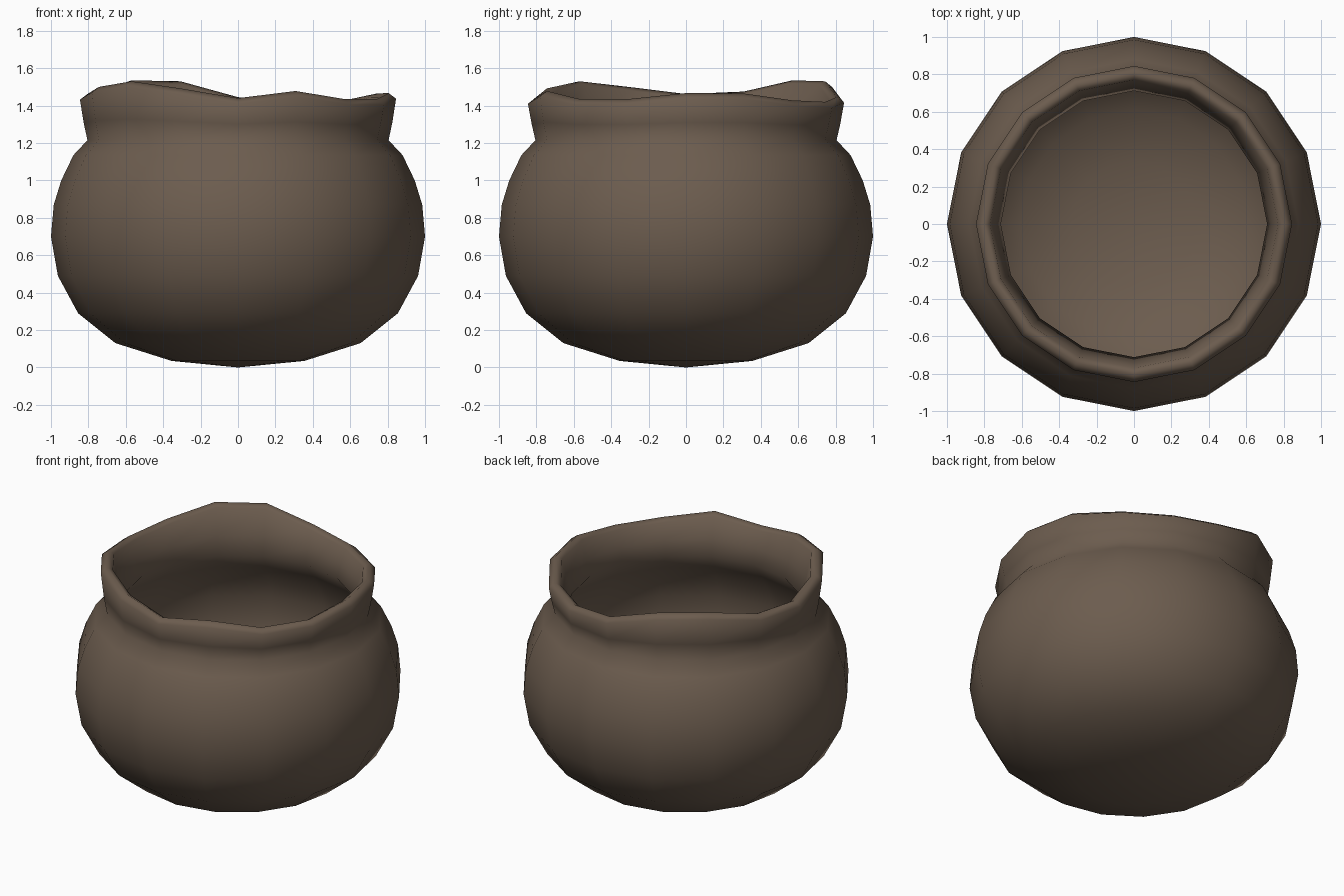
import bpy, bmesh, math

if "Cube" in bpy.data.objects:
    bpy.data.objects.remove(bpy.data.objects["Cube"])

SIDES = 16
clay = bpy.data.materials.new("dark brown clay")
clay.diffuse_color = (0.150, 0.108, 0.077, 1)
clay.use_nodes = True
clay.node_tree.nodes["Principled BSDF"].inputs["Base Color"].default_value = clay.diffuse_color

# Uneven rim height, one value per side, counter-clockwise from +x
rim = [1.467, 1.465, 1.428, 1.42, 1.445, 1.53, 1.535, 1.475,
       1.462, 1.50, 1.53, 1.492, 1.44, 1.478, 1.435, 1.435]

# Profile: (radius, height, how much the ring follows the wavy rim)
outer = [(0.355, 0.035, 0), (0.655, 0.13, 0), (0.855, 0.29, 0), (0.963, 0.49, 0),
         (1.0, 0.70, 0), (0.985, 0.87, 0), (0.945, 1.0, 0), (0.88, 1.135, 0),
         (0.805, 1.215, 0)]
lip = [(0.825, 1.31, 0.3), (0.845, -0.03, 1), (0.805, 0.0, 1), (0.77, -0.02, 1)]
inner = [(0.74, 1.32, 0.3), (0.712, 1.215, 0), (0.80, 1.10, 0), (0.875, 0.97, 0),
         (0.91, 0.86, 0), (0.925, 0.70, 0), (0.89, 0.51, 0), (0.79, 0.335, 0),
         (0.61, 0.195, 0), (0.335, 0.11, 0)]


def height(z, follow, top):
    return top + z if follow == 1 else z + follow * (top - 1.47)


bm = bmesh.new()
rings = []
for r, z, follow in outer + lip + inner:
    ring = []
    for i in range(SIDES):
        a = 2 * math.pi * i / SIDES
        ring.append(bm.verts.new((r * math.cos(a), r * math.sin(a), height(z, follow, rim[i]))))
    rings.append(ring)

# Walls
for lo, hi in zip(rings, rings[1:]):
    for i in range(SIDES):
        j = (i + 1) % SIDES
        bm.faces.new((lo[i], lo[j], hi[j], hi[i]))

# Closed bottoms, outside and inside
under = bm.verts.new((0, 0, 0))
floor = bm.verts.new((0, 0, 0.08))
for i in range(SIDES):
    j = (i + 1) % SIDES
    bm.faces.new((under, rings[0][j], rings[0][i]))
    bm.faces.new((floor, rings[-1][i], rings[-1][j]))

for f in bm.faces:
    f.smooth = True
bmesh.ops.recalc_face_normals(bm, faces=bm.faces)
mesh = bpy.data.meshes.new("pot")
bm.to_mesh(mesh)
bm.free()
mesh.materials.append(clay)
pot = bpy.data.objects.new("pot", mesh)
bpy.context.collection.objects.link(pot)
